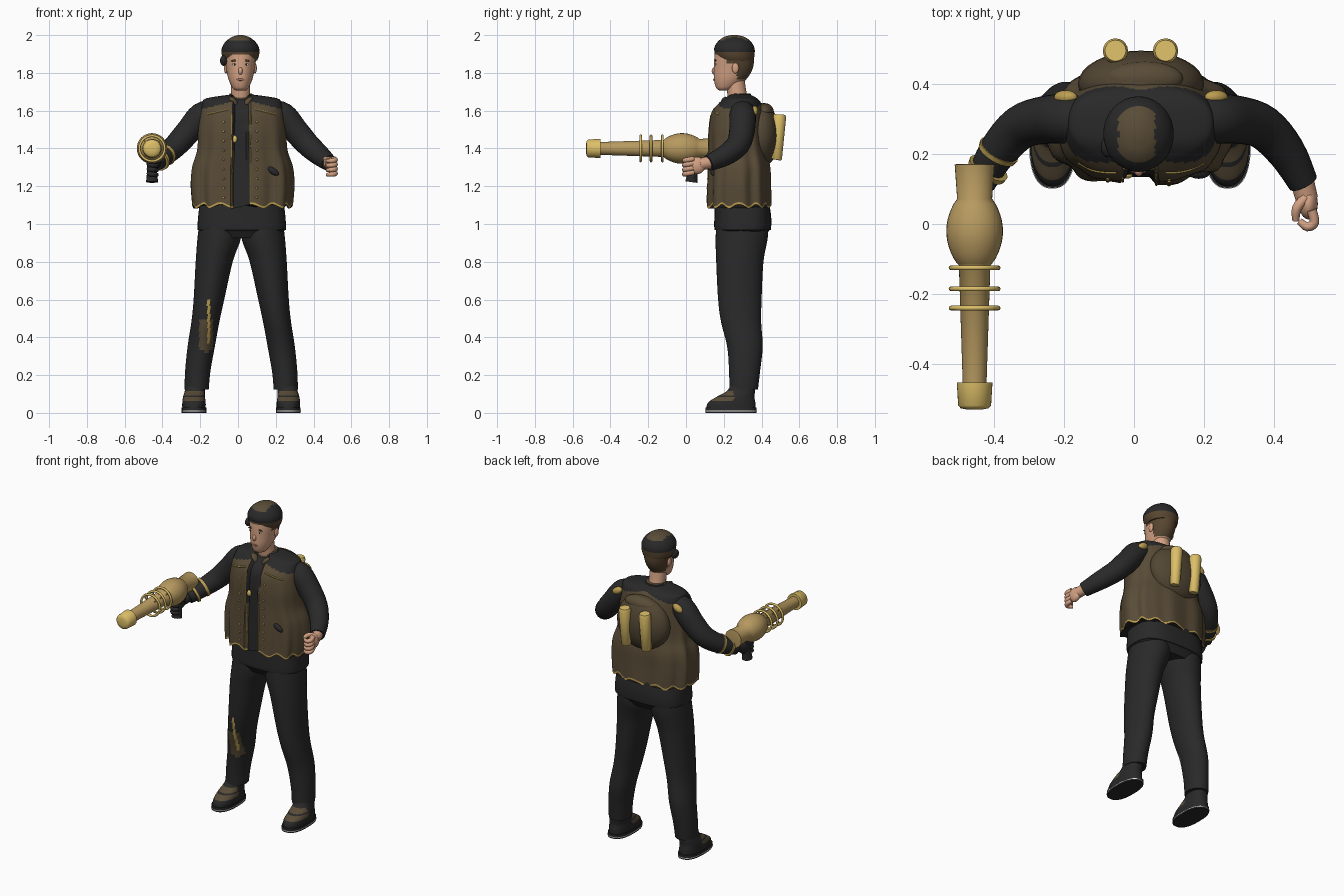
import bpy, bmesh, math
from math import sin, cos, pi
from mathutils import Vector, Matrix
from mathutils.bvhtree import BVHTree

if "Cube" in bpy.data.objects:
    bpy.data.objects.remove(bpy.data.objects["Cube"])


def material(name, *rgb):
    m = bpy.data.materials.new(name)
    m.use_nodes = True
    m.diffuse_color = (*rgb, 1)
    m.node_tree.nodes["Principled BSDF"].inputs["Base Color"].default_value = (*rgb, 1)
    return m


BLACK = material("black cloth", .022, .022, .023)
BROWN = material("brown canvas", .10, .072, .038)
PACK = material("dark brown canvas", .085, .062, .034)
HAIR = material("brown hair", .095, .06, .03)
TAN = material("tan brass", .47, .32, .115)
GOLD = material("bright gold", .72, .52, .14)
TRIM = material("dull gold trim", .50, .34, .08)
SKIN = material("skin", .66, .36, .23)
LIP = material("lips", .40, .17, .12)
WHITE = material("white rubber", .85, .85, .85)
CX = .02    # body centre line


def finish(ob, angle=50):
    bpy.ops.object.select_all(action='DESELECT')
    ob.select_set(True)
    bpy.context.view_layer.objects.active = ob
    bpy.ops.object.shade_smooth_by_angle(angle=math.radians(angle))
    return ob


def spline(pts, steps):
    """Catmull-Rom through tuples of any length."""
    if steps == 1:
        return [Vector(p) for p in pts]
    p = [Vector(q) for q in [pts[0], *pts, pts[-1]]]
    out = []
    for a, b, c, d in zip(p, p[1:], p[2:], p[3:]):
        for k in range(steps):
            t = k / steps
            out.append(b + (c - a) * (t / 2) + (a * 2 - b * 5 + c * 4 - d) * (t * t / 2)
                       + (b * 3 - a - c * 3 + d) * (t ** 3 / 2))
    return out + [p[-1]]


def loft(name, secs, mats, rule=None, n=24, steps=4, power=2, follow=False, warp=None):
    """Skin rings (x, y, z, rx, ry); follow turns the rings along the path."""
    rings = spline(secs, steps)
    bm = bmesh.new()
    loops = []
    for i, r in enumerate(rings):
        centre, rot = Vector(r[:3]), Matrix.Identity(3)
        if follow:
            a, b = rings[max(i - 1, 0)], rings[min(i + 1, len(rings) - 1)]
            rot = (Vector(b[:3]) - Vector(a[:3])).to_track_quat('Z', 'Y').to_matrix()
        loop = []
        for j in range(n):
            t = 2 * pi * j / n
            c, s = cos(t), sin(t)
            p = Vector((math.copysign(abs(c) ** (2 / power), c) * r[3],
                        math.copysign(abs(s) ** (2 / power), s) * r[4], 0))
            p = centre + rot @ p
            loop.append(bm.verts.new(warp(p, centre, t) if warp else p))
        loops.append(loop)
    row = {}
    for i, (a, b) in enumerate(zip(loops, loops[1:])):
        for j in range(n):
            row[bm.faces.new((a[j], a[(j + 1) % n], b[(j + 1) % n], b[j]))] = i
    for cap in (loops[0][::-1], loops[-1]):
        bm.faces.new(cap)
    bmesh.ops.recalc_face_normals(bm, faces=bm.faces)
    if rule:
        for f in bm.faces:
            f.material_index = rule(f.calc_center_median(), f.normal, row.get(f, -1))
    me = bpy.data.meshes.new(name)
    bm.to_mesh(me)
    bm.free()
    for m in mats:
        me.materials.append(m)
    ob = bpy.data.objects.new(name, me)
    bpy.context.collection.objects.link(ob)
    return finish(ob)


def tube(name, pts, mat, n=12, steps=4):
    return loft(name, [(*p, p[3]) for p in pts], [mat], n=n, steps=steps, follow=True)


def ball(name, loc, size, mat, tilt=0, seg=20):
    bpy.ops.mesh.primitive_uv_sphere_add(segments=seg, ring_count=seg // 2, location=loc,
                                         rotation=(0, tilt, 0))
    ob = bpy.context.object
    ob.name, ob.scale = name, size
    ob.data.materials.append(mat)
    return finish(ob)


def front_of(ob):
    """Returns a function giving the front surface point at x, z."""
    me = ob.data
    tree = BVHTree.FromPolygons([v.co for v in me.vertices], [p.vertices[:] for p in me.polygons])
    return lambda x, z: tree.ray_cast(Vector((x, -2, z)), Vector((0, 1, 0)))[0]


# Vest and black shoulders, open over a black shirt at the front
def in_gap(p):
    return p.y < .25 and -.026 < p.x < .058


def vest_warp(p, c, t):
    low = min(max((1.62 - c.z) / .4, 0), 1)
    fold = 1 + low * (.03 * cos(9 * t) + .015 * sin(14 * t))
    q = Vector((c.x + (p.x - c.x) * fold, c.y + (p.y - c.y) * fold, p.z))
    if c.z < 1.17:
        q.z += .011 * cos(13 * t)
    if in_gap(q):
        q.y += .022
    return q


def vest_rule(c, normal, row):
    if row < 0 or c.z > 1.66 - .25 * abs(c.x - CX) or in_gap(c):
        return 1
    return 2 if row < 1 else 0


vest = loft("vest", [(CX, .28, 1.093, .262, .168), (CX, .28, 1.2, .27, .165),
                     (CX, .28, 1.3, .264, .162), (CX, .272, 1.39, .238, .153),
                     (CX, .268, 1.5, .231, .148), (CX, .272, 1.59, .219, .138),
                     (CX, .285, 1.64, .21, .112), (CX, .29, 1.666, .185, .085),
                     (CX, .285, 1.685, .06, .055)],
            [BROWN, BLACK, TRIM], vest_rule, n=120, steps=6, power=2.5, warp=vest_warp)
on_vest = front_of(vest)

# Vest trim, studs, badge and pocket clasp
for side, x in (("right", -.032), ("left", .064)):
    tube(side + "_vest_trim", [(*on_vest(x, 1.11 + .052 * k), .0035) for k in range(10)], TRIM, n=6, steps=2)
for x in (-.075, .1):
    for k in range(9):
        ball("vest_stud", on_vest(x, 1.14 + .05 * k), (.006, .005, .006), TRIM, seg=8)
for s in (-1, 1):
    tube("yoke_trim", [(*on_vest(CX + s * d, 1.625 - .25 * d), .004) for d in (.07, .1, .14, .18)], TRIM, n=6)
    ball("shoulder_tab", (CX + s * .215, .362, 1.6), (.036, .02, .022), TRIM, tilt=s * .5)
ball("badge", on_vest(-.02, 1.45), (.016, .01, .02), GOLD)
ball("pocket_clasp", on_vest(.185, 1.28), (.036, .016, .017), BLACK, tilt=.6)

# Collar with two front points, and neck
tube("neck", [(.015, .285, 1.62, .054), (.014, .27, 1.69, .051), (.013, .258, 1.78, .05)], SKIN, n=20)
loft("collar", [(.015, .285, 1.645, .08, .07), (.015, .285, 1.67, .07, .063), (.015, .288, 1.692, .058, .054)],
     [BROWN, BLACK], lambda c, n, r: 0 if c.y < .29 else 1)
for s in (-1, 1):
    ball("collar_point", (.015 + s * .038, .21, 1.645), (.034, .025, .018), BROWN, tilt=-s * .9)

# Head with hair, cap and features
HX = .013
head = loft("head", [(HX, .2, 1.707, .025, .025), (HX, .211, 1.722, .043, .052),
                     (HX, .233, 1.765, .063, .085), (HX, .25, 1.82, .075, .102),
                     (HX, .255, 1.88, .083, .105), (HX, .255, 1.93, .082, .097),
                     (HX, .255, 1.97, .05, .06)],
            [SKIN, HAIR], lambda c, n, r: int(c.z > 1.895 or c.y > .27 and c.z > 1.765
                                              or c.y > .22 and c.z > 1.85), n=48, steps=6)
loft("cap", [(HX, .266, 1.865, .088, .092), (HX, .26, 1.89, .098, .102), (HX, .256, 1.93, .099, .107),
             (HX, .256, 1.965, .079, .088), (HX, .256, 1.99, .045, .055), (HX, .256, 2.0, .012, .016)],
     [BLACK, HAIR, BROWN], lambda c, n, r: 2 if c.z > 1.972 and -.045 < c.x < .06
     else int(c.z < 1.905), n=48)
on_face = front_of(head)
ball("nose", (HX, .152, 1.81), (.012, .016, .02), SKIN)
ball("mouth", on_face(HX, 1.764), (.022, .004, .006), LIP)
for s in (-1, 1):
    x = HX + s * .031
    ball("eye_white", on_face(x, 1.845), (.013, .003, .005), WHITE, seg=12)
    ball("iris", on_face(x, 1.845), (.006, .004, .005), BLACK, seg=12)
    ball("eyebrow", on_face(x, 1.865), (.02, .004, .005), HAIR, tilt=s * .15)
    ball("ear", (HX + s * .077, .262, 1.825), (.01, .018, .028), SKIN)
ball("cap_knot", (-.076, .22, 1.865), (.019, .03, .028), BLACK)

# Shirt tail over the hips, and legs with a patched right knee
loft("shirt_tail", [(CX, .29, 1.16, .215, .14), (CX, .3, 1.05, .23, .15),
                    (CX, .3, .975, .234, .15), (CX, .3, .965, .225, .14),
                    (CX, .3, .925, .18, .115)], [BLACK], n=48, power=2.8)


def knee_rule(c, n, r):
    if n.y > -.2:
        return 0
    if abs(c.x + .155) < .007 and .36 < c.z < .6:
        return 2
    return int(.32 + .5 * abs(c.x + .165) < c.z < .5 and -.205 < c.x < -.132)


for s, side in ((1, "left"), (-1, "right")):
    X = .017
    loft(side + "_leg", [(X + s * .112, .3, 1.04, .105, .135), (X + s * .116, .295, .93, .115, .138),
                         (X + s * .143, .285, .8, .098, .125), (X + s * .171, .285, .6, .081, .115),
                         (X + s * .19, .292, .48, .074, .106), (X + s * .212, .312, .35, .072, .094),
                         (X + s * .23, .31, .22, .067, .082), (X + s * .236, .305, .125, .064, .076)],
         [BLACK, BROWN, TRIM], knee_rule if s < 0 else None, n=64, steps=8)
    # Shoe with a pale welt in the sole
    fx = X + s * .25
    for part, z, h, grow, mat in (("sole", 0, .008, 0, BLACK), ("welt", .008, .004, .002, WHITE),
                                  ("midsole", .012, .016, 0, BLACK)):
        loft(side + "_" + part, [(fx, .238, z + k * h, .065 + grow, .135 + grow) for k in (0, 1)],
             [mat], n=40, steps=1, power=2.5)
    loft(side + "_shoe", [(fx, .238, .026, .062, .13), (fx, .242, .055, .062, .125), (fx, .262, .085, .058, .1),
                          (fx - s * .004, .29, .115, .053, .075), (fx - s * .008, .3, .15, .05, .062)],
         [BLACK, BROWN], lambda c, n, r: int(c.y < .25 and (.062 < c.z < .085 or .092 < c.z < .112)),
         n=40, power=2.3)

    # Sleeve and hand
    def flip(x):
        return .0225 + s * (x - .0225)
    arm = [(.16, .3, 1.6, .058), (.235, .3, 1.575, .07), (.3, .297, 1.5, .068), (.37, .275, 1.42, .063),
           (.435, .205, 1.362, .055), (.483, .118, 1.322, .043)]
    tube(side + "_sleeve", [(flip(p[0]), *p[1:]) for p in arm], BLACK, n=24)
    skin = SKIN if s > 0 else BLACK
    tube(side + "_wrist", [(flip(.478), .13, 1.327, .034), (flip(.494), .07, 1.315, .032)], skin)
    ball(side + "_palm", (flip(.498), .058, 1.31), (.027, .045, .046), skin)
    for k in range(4):
        z = 1.345 - .024 * k
        tube(side + "_finger", [(flip(.507), .04, z, .014), (flip(.515), .005, z - .006, .014),
                                (flip(.495), -.008, z - .01, .013), (flip(.472), .008, z - .012, .01)], skin, n=10)
    tube(side + "_thumb", [(flip(.49), .075, 1.34, .014), (flip(.465), .045, 1.345, .014),
                           (flip(.462), .01, 1.335, .01)], skin, n=10)

# Gold bands on the right forearm
for a, b, c in ((-.385, .211, 1.367), (-.415, .16, 1.342)):
    tube("arm_band", [(a, b, c, .061), (a - .007, b - .012, c - .006, .058)], TRIM, n=24, steps=1)

# Backpack with two tanks
ball("backpack", (CX, .4, 1.47), (.18, .095, .17), PACK, seg=32)
ball("backpack_flap", (.03, .415, 1.595), (.11, .05, .045), BROWN, seg=24)
for x in (-.053, .09):
    tube("tank", [(x, .478, 1.34, .024), (x, .479, 1.345, .029), (x, .494, 1.565, .036), (x, .495, 1.58, .03)],
         GOLD, n=20, steps=1)

# Brass launcher: body of revolution along y
GX, GZ = -.455, 1.4
bulb = [(.072 - .185 * k / 12, .05 + .031 * sin(pi * k / 12) ** .8) for k in range(13)]
profile = [(.172, .045), (.17, .057), *bulb, (-.118, .045), (-.455, .034)]
tube("launcher_body", [(GX, y, GZ, r) for y, r in profile], TAN, n=32, steps=1)
tube("launcher_muzzle", [(GX, y, GZ, r) for y, r in ((-.452, .051), (-.518, .047), (-.526, .04), (-.53, .02))],
     GOLD, n=32, steps=1)
for y in (-.125, -.185, -.24):
    bpy.ops.mesh.primitive_torus_add(location=(GX, y, GZ), rotation=(pi / 2, 0, 0), major_radius=.067,
                                     minor_radius=.007, major_segments=36, minor_segments=8)
    ring = bpy.context.object
    ring.name = "launcher_ring"
    ring.data.materials.append(GOLD)
    finish(ring)
    for k in range(4):
        d = Vector((cos(k * pi / 2 + pi / 4), 0, sin(k * pi / 2 + pi / 4)))
        o = Vector((GX, y, GZ))
        tube("ring_spoke", [(*(o + d * .035), .004), (*(o + d * .067), .004)], GOLD, n=6, steps=1)
tube("launcher_grip", [(GX, .04, 1.35, .03), (GX, .035, 1.28, .027), (GX, .028, 1.222, .032)], BLACK, n=16)
